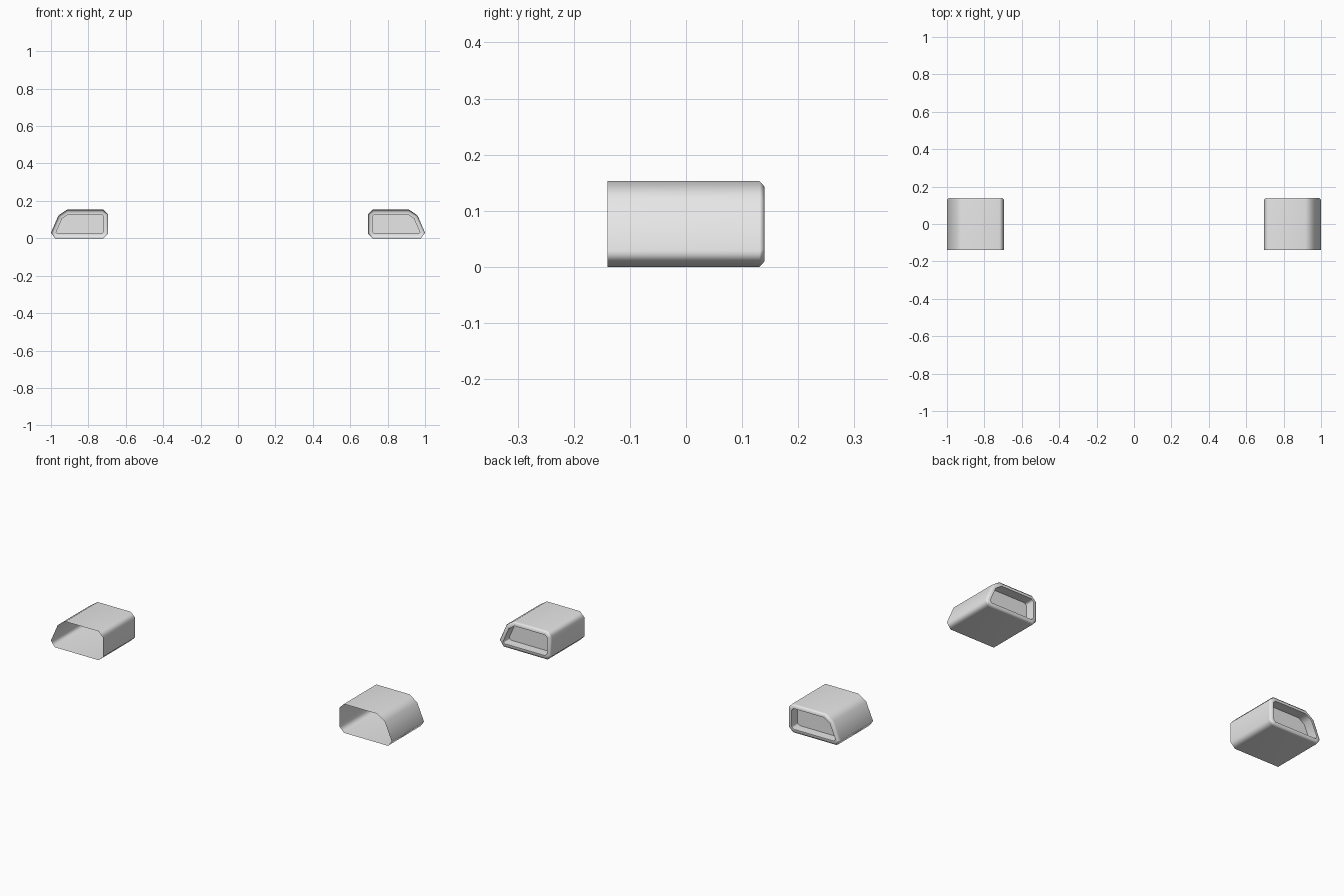
import bpy
import bmesh
import math
from mathutils import Vector

cube = bpy.data.objects.get("Cube")
if cube:
    bpy.data.objects.remove(cube, do_unlink=True)

# Single plain grey metal
metal = bpy.data.materials.new("grey_metal")
metal.use_nodes = True
metal.diffuse_color = (0.8, 0.8, 0.8, 1)
metal.node_tree.nodes["Principled BSDF"].inputs["Base Color"].default_value = (0.8, 0.8, 0.8, 1)

# Cross-section of the left tip (x, z), counter-clockwise from the front
PROFILE = [Vector(p) for p in (
    (0.72, 0), (0.978, 0), (1.0, 0.03), (0.96, 0.122),
    (0.915, 0.153), (0.72, 0.153), (0.695, 0.128), (0.695, 0.025))]

# Sleeve from open front to chamfered rim and recessed end: (inset, y)
SECTIONS = [(0, -0.14), (0, 0.131), (0.01, 0.14), (0.022, 0.14), (0.022, 0.09)]


def inset(points, distance):
    """Move every side of the outline inward by the same distance."""
    result = []
    for i, p in enumerate(points):
        before = (p - points[i - 1]).normalized()
        after = (points[(i + 1) % len(points)] - p).normalized()
        n1 = Vector((-before.y, before.x))
        n2 = Vector((-after.y, after.x))
        result.append(p + (n1 + n2) * distance / (1 + n1.dot(n2)))
    return result


def make_tip(name, side):
    bm = bmesh.new()
    rings = [[bm.verts.new((side * p.x, y, p.y)) for p in inset(PROFILE, d)]
             for d, y in SECTIONS]
    count = len(PROFILE)
    for a, b in zip(rings, rings[1:]):
        for j in range(count):
            k = (j + 1) % count
            bm.faces.new((a[j], b[j], b[k], a[k]))
    # Recessed end plate
    bm.faces.new(rings[-1][::-1])
    if side < 0:
        bmesh.ops.reverse_faces(bm, faces=bm.faces[:])
    mesh = bpy.data.meshes.new(name)
    bm.to_mesh(mesh)
    bm.free()
    mesh.materials.append(metal)
    tip = bpy.data.objects.new(name, mesh)
    bpy.context.collection.objects.link(tip)

    # Soft corners with flat broad faces
    bpy.ops.object.select_all(action='DESELECT')
    tip.select_set(True)
    bpy.context.view_layer.objects.active = tip
    bpy.ops.object.shade_smooth_by_angle(angle=math.radians(65))
    weighted = tip.modifiers.new("weighted_normals", 'WEIGHTED_NORMAL')
    weighted.keep_sharp = True


make_tip("left_exhaust_tip", 1)
make_tip("right_exhaust_tip", -1)
